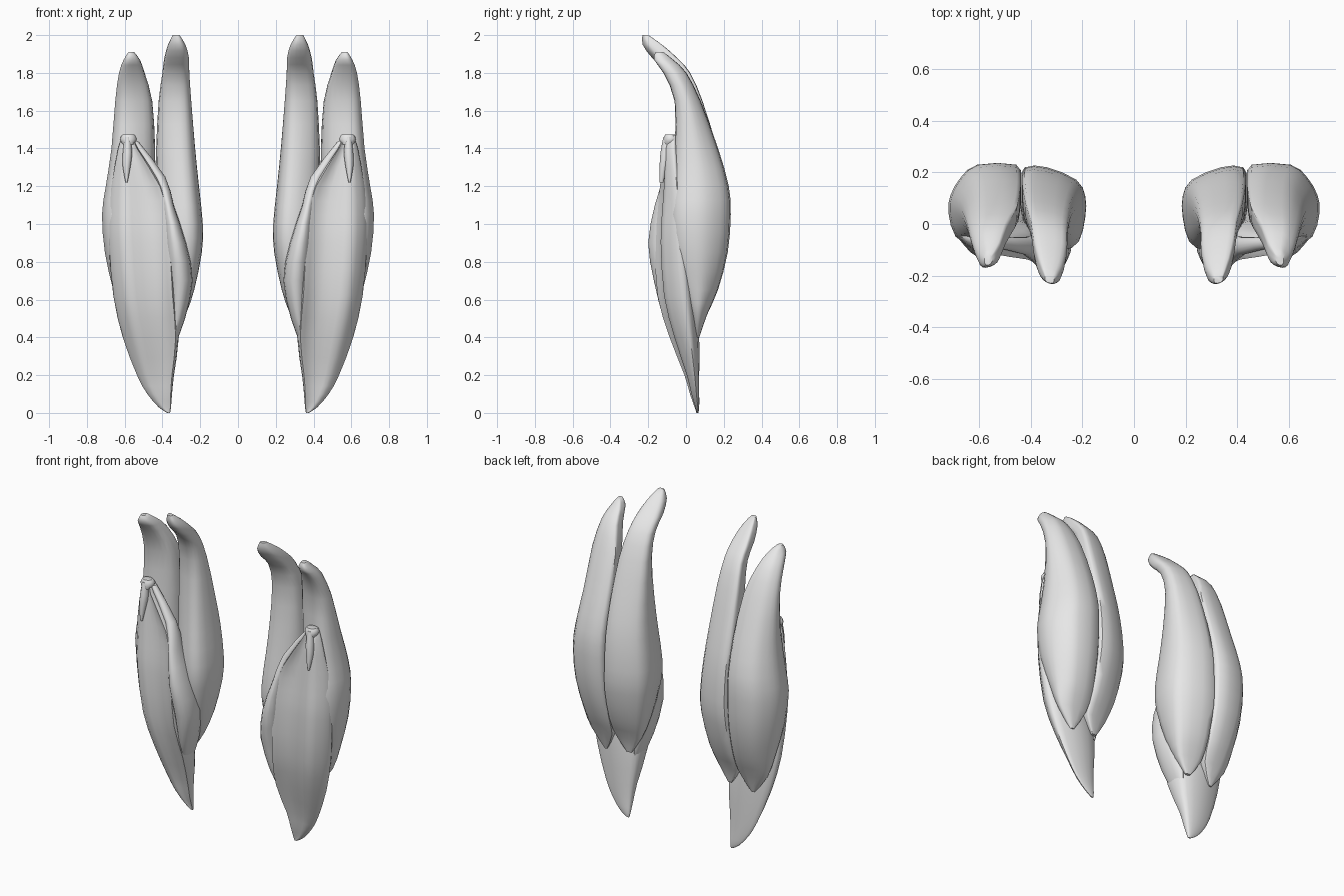
import bpy
import bmesh
import math

cube = bpy.data.objects.get("Cube")
if cube:
    bpy.data.objects.remove(cube, do_unlink=True)

grey = bpy.data.materials.new("pale grey")
grey.use_nodes = True
grey.diffuse_color = (.8, .8, .8, 1)
grey.node_tree.nodes["Principled BSDF"].inputs["Base Color"].default_value = (.8, .8, .8, 1)


def catmull(a, b, c, d, t):
    """Smooth blend from b to c for tuples of any length."""
    return tuple(
        q + .5 * t * (r - p + t * (2 * p - 5 * q + 4 * r - s + t * (3 * (q - r) + s - p)))
        for p, q, r, s in zip(a, b, c, d))


def smooth_ring(outline):
    """Round a closed outline by adding a spline point between each pair."""
    n = len(outline)
    ring = []
    for i in range(n):
        ring.append(outline[i])
        ring.append(catmull(outline[i - 1], outline[i], outline[(i + 1) % n],
                            outline[(i + 2) % n], .5))
    return ring


def smooth_stations(stations):
    """Add one spline station between each neighbouring pair."""
    last = len(stations) - 1
    result = []
    for i in range(last):
        before = stations[max(i - 1, 0)]
        after = stations[min(i + 2, last)]
        result.append(stations[i])
        result.append(catmull(before, stations[i], stations[i + 1], after, .5))
    result.append(stations[last])
    return result


def loft(name, outline, stations, side):
    """Skin a unit outline through stations of (z, x min, x max, y min, y max)."""
    bm = bmesh.new()
    ring = smooth_ring(outline)
    rows = []
    for z, x_min, x_max, y_min, y_max in smooth_stations(stations):
        rows.append([bm.verts.new((side * (x_min + u * (x_max - x_min)),
                                   y_min + v * (y_max - y_min), z)) for u, v in ring])
    n = len(ring)
    for upper, lower in zip(rows, rows[1:]):
        for i in range(n):
            j = (i + 1) % n
            bm.faces.new((upper[i], upper[j], lower[j], lower[i]))
    bm.faces.new(rows[0])
    bm.faces.new(rows[-1])
    bmesh.ops.recalc_face_normals(bm, faces=bm.faces[:])
    mesh = bpy.data.meshes.new(name)
    bm.to_mesh(mesh)
    bm.free()
    mesh.materials.append(grey)
    part = bpy.data.objects.new(name, mesh)
    bpy.context.collection.objects.link(part)
    bpy.ops.object.select_all(action="DESELECT")
    part.select_set(True)
    bpy.context.view_layer.objects.active = part
    bpy.ops.object.shade_smooth_by_angle(angle=math.radians(50))


# Unit cross-sections: u runs outward from the body, v runs front to back
ROUND = [(.5 + .5 * math.cos(i * math.pi / 4), .5 + .5 * math.sin(i * math.pi / 4))
         for i in range(8)]
INNER_BACK = [(0, .4), (.1, .1), (.35, 0), (.75, .12), (.97, .35), (1, .8),
              (.95, 1), (.6, 1), (.14, .85), (0, .65)]
OUTER_BACK = [(.03, .35), (.25, .12), (.65, 0), (.9, .1), (1, .4), (.97, .62),
              (.83, .84), (.6, 1), (.06, 1), (0, .8)]
FRONT = [(0, .35), (.05, .02), (.22, .22), (.5, .25), (.74, .18), (.92, .45),
         (1, .7), (.88, .86), (.5, 1), (.12, .88), (.01, .65)]

# Muscle stations, listed from the top down
inner_back = [
    (2, .31, .345, -.23, -.2),
    (1.95, .28, .37, -.23, -.13),
    (1.88, .262, .39, -.18, -.05),
    (1.8, .26, .4, -.1, .02),
    (1.65, .25, .42, -.05, .085),
    (1.4, .23, .433, -.06, .16),
    (1.2, .21, .435, -.08, .205),
    (1, .19, .435, -.1, .22),
    (.85, .195, .44, -.09, .21),
    (.65, .235, .44, -.04, .16),
    (.52, .28, .43, .01, .1),
    (.42, .34, .37, .05, .07)]
outer_back = [
    (1.91, .55, .58, -.16, -.12),
    (1.87, .52, .605, -.17, -.07),
    (1.8, .495, .63, -.12, 0),
    (1.65, .455, .65, -.06, .075),
    (1.4, .44, .67, -.06, .165),
    (1.2, .44, .7, -.07, .22),
    (1.05, .44, .72, -.08, .23),
    (.85, .44, .705, -.06, .215),
    (.65, .44, .66, -.01, .165),
    (.52, .45, .62, .03, .11),
    (.4, .51, .53, .05, .07)]
front = [
    (1.47, .56, .61, -.09, -.05),
    (1.4, .53, .635, -.12, -.04),
    (1.2, .4, .67, -.14, -.01),
    (1.05, .36, .685, -.16, .02),
    (.9, .345, .685, -.17, .03),
    (.62, .33, .66, -.155, .06),
    (.4, .315, .61, -.09, .07),
    (.2, .34, .535, -.01, .07),
    (.1, .35, .48, .02, .07),
    (.03, .355, .42, .045, .07),
    (0, .36, .375, .055, .065)]
inner_band = [
    (1.44, .53, .57, -.09, -.05),
    (1.25, .385, .45, -.12, -.05),
    (1.1, .34, .4, -.165, -.03),
    (.9, .275, .385, -.2, 0),
    (.7, .24, .37, -.17, .03),
    (.5, .28, .36, -.12, .05),
    (.38, .325, .355, -.07, .04)]
tendon = [
    (1.46, .57, .6, -.12, -.08),
    (1.38, .56, .61, -.135, -.08),
    (1.3, .57, .61, -.14, -.1),
    (1.22, .585, .595, -.14, -.12)]
tendon_cap = [
    (1.475, .55, .61, -.11, -.06),
    (1.45, .535, .625, -.12, -.04),
    (1.42, .55, .61, -.12, -.05)]

PARTS = {
    "inner_back_muscle": (INNER_BACK, inner_back),
    "outer_back_muscle": (OUTER_BACK, outer_back),
    "front_muscle": (FRONT, front),
    "inner_band": (ROUND, inner_band),
    "front_tendon": (ROUND, tendon),
    "front_tendon_cap": (ROUND, tendon_cap),
}

# Matching muscle group on each side
for side_name, side in (("left", 1), ("right", -1)):
    for part_name, (outline, stations) in PARTS.items():
        loft(side_name + "_" + part_name, outline, stations, side)
